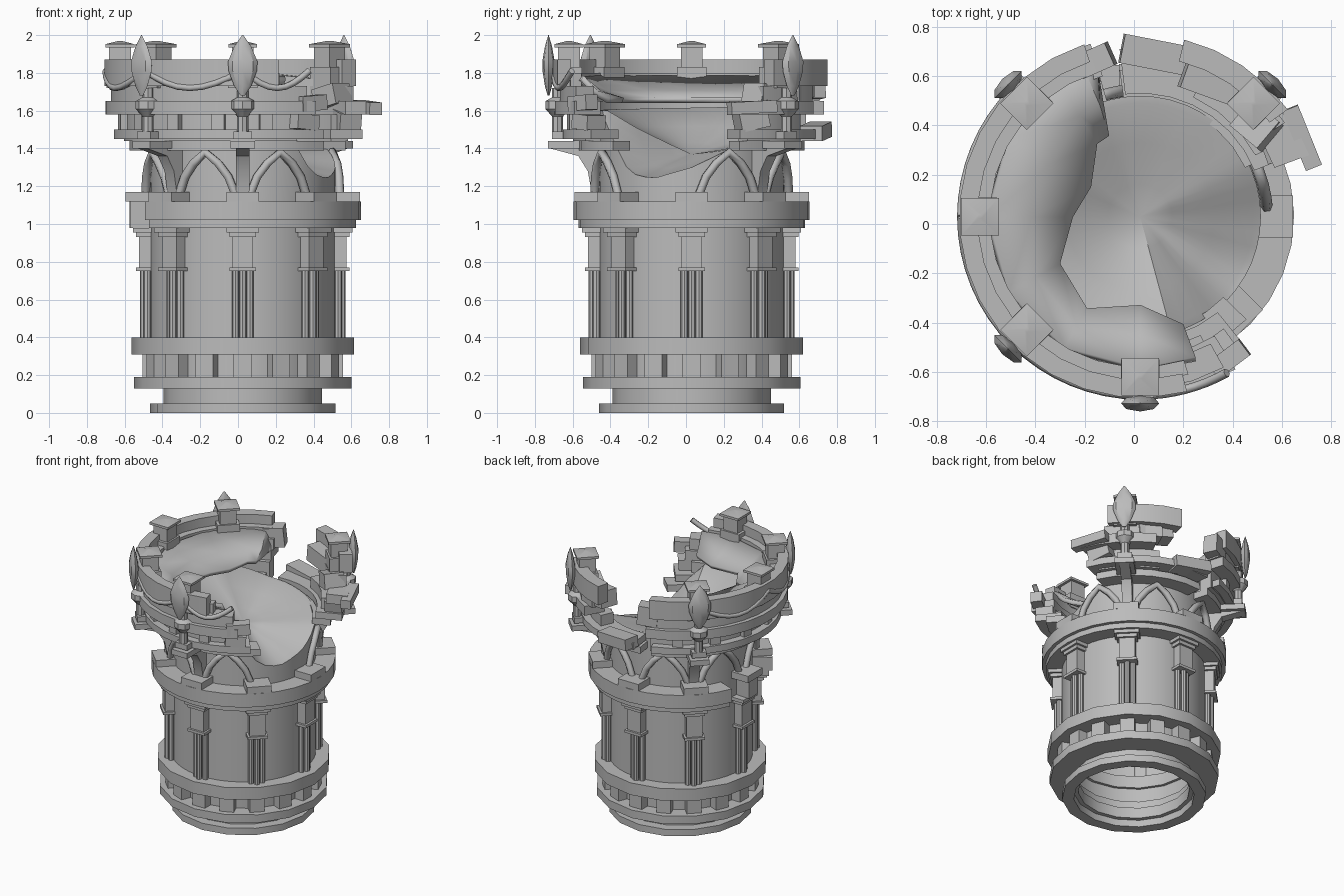
import bpy, bmesh, math
from math import radians, cos, sin
from mathutils import Matrix, Vector

old = bpy.data.objects.get("Cube")
if old:
    bpy.data.objects.remove(old)

AXIS = Vector((0.025, 0.03, 0))
made = []

stone = bpy.data.materials.new("grey stone")
stone.use_nodes = True
GREY = (0.5, 0.5, 0.5, 1)
stone.diffuse_color = GREY
stone.node_tree.nodes["Principled BSDF"].inputs["Base Color"].default_value = GREY


def finish(name, bm, fix=True):
    if fix:
        bmesh.ops.recalc_face_normals(bm, faces=bm.faces[:])
    me = bpy.data.meshes.new(name)
    bm.to_mesh(me)
    bm.free()
    me.materials.append(stone)
    ob = bpy.data.objects.new(name, me)
    bpy.context.collection.objects.link(ob)
    made.append(ob)
    return ob


def at(angle, r=0, z=0):
    """Frame on the tower: local x points outward, y along the wall."""
    return (Matrix.Translation(AXIS) @ Matrix.Rotation(radians(angle), 4, 'Z')
            @ Matrix.Translation((r, 0, z)))


def polar(angle, r, z):
    return at(angle) @ Vector((r, 0, z))


def arc(bm, r0, r1, z0, z1, a0=0, a1=360, step=11.25):
    """Ring or broken piece of ring with a rectangular section."""
    full = a1 - a0 == 360
    n = max(2, round((a1 - a0) / step))
    loops = []
    for i in range(n if full else n + 1):
        a = a0 + (a1 - a0) * i / n
        loops.append([bm.verts.new(polar(a, r, z))
                      for r, z in ((r0, z0), (r1, z0), (r1, z1), (r0, z1))])
    for i in range(n):
        p, q = loops[i], loops[(i + 1) % len(loops)]
        for k in range(4):
            bm.faces.new((p[k], q[k], q[k - 3], p[k - 3]))
    if not full:
        bm.faces.new(loops[0])
        bm.faces.new(loops[-1][::-1])


def block(bm, angle, r, z0, z1, w, d, tilt=0, turn=0):
    m = (at(angle, r, (z0 + z1) / 2) @ Matrix.Rotation(radians(turn), 4, 'Z')
         @ Matrix.Rotation(radians(tilt), 4, 'X') @ Matrix.Diagonal((d, w, z1 - z0, 1)))
    bmesh.ops.create_cube(bm, size=1, matrix=m)


def lathe(bm, profile, m, sides=8):
    """Turned shape from (radius, height) pairs."""
    rings = [[bm.verts.new(m @ Vector((r * cos(math.tau * k / sides), r * sin(math.tau * k / sides), z)))
              for k in range(sides)] for r, z in profile]
    for p, q in zip(rings, rings[1:]):
        for k in range(sides):
            bm.faces.new((p[k], p[k - 1], q[k - 1], q[k]))
    bm.faces.new(rings[0])
    bm.faces.new(rings[-1])


def rings(name, pieces, **kw):
    bm = bmesh.new()
    for p in pieces:
        arc(bm, *p, **kw)
    return finish(name, bm)


def tube(name, pts, depth):
    cu = bpy.data.curves.new(name, 'CURVE')
    cu.dimensions = '3D'
    cu.bevel_depth, cu.bevel_resolution = depth, 1
    cu.use_fill_caps = True
    sp = cu.splines.new('POLY')
    sp.points.add(len(pts) - 1)
    for p, co in zip(sp.points, pts):
        p.co = (*co, 1)
    cu.materials.append(stone)
    bpy.context.collection.objects.link(bpy.data.objects.new(name, cu))


# Base mouldings
rings("base_rings", [(0.41, 0.49, 0, 0.05), (0.38, 0.42, 0.05, 0.13),
                     (0.4, 0.575, 0.13, 0.19), (0.42, 0.59, 0.31, 0.4)], step=22.5)
rings("base_core", [(0.44, 0.47, 0.19, 0.31)], step=22.5)
bm = bmesh.new()
for i in range(16):
    block(bm, i * 22.5, 0.495, 0.19, 0.31, 0.1, 0.07)
finish("base_dentils", bm)

# Belt above the columns, broken on one side
rings("belt_ring", [(0.48, 0.6, 0.98, 1.02, 214, 519), (0.48, 0.625, 1.02, 1.12, 214, 519),
                    (0.48, 0.6, 0.98, 1.12, 176, 186)])

# Round body with a broken rim and a sloping interior
RIM = ((0, 1.3), (25, 1.4), (60, 1.45), (105, 1.5), (150, 1.62), (285, 1.6),
       (302, 1.45), (318, 1.27), (335, 1.24), (360, 1.3))


def rim(a):
    for (a0, h0), (a1, h1) in zip(RIM, RIM[1:]):
        if a0 <= a <= a1:
            return h0 + (h1 - h0) * (a - a0) / (a1 - a0)


bm = bmesh.new()
N = 48
cols = []
for i in range(N):
    a = 360 * i / N
    h = rim(a)
    cols.append([bm.verts.new(polar(a, r, z)) for r, z in (
        (0.49, 0.35), (0.49, 1.1), (0.49, h), (0.46, h), (0.3, 0.6 * h + 0.4 * 1.37), (0.13, 0.25 * h + 0.75 * 1.37))])
centre = bm.verts.new(polar(0, 0, 1.37))
for i in range(N):
    p, q = cols[i - 1], cols[i]
    for k in range(5):
        bm.faces.new((p[k], q[k], q[k + 1], p[k + 1]))
    bm.faces.new((p[5], q[5], centre))
finish("tower_body", bm)

# Eight clustered columns
bm = bmesh.new()
for a in range(0, 360, 45):
    for side, out in ((-0.038, 0.505), (0, 0.525), (0.038, 0.505)):
        m = at(a, out, 0.575) @ Matrix.Translation((0, side, 0))
        bmesh.ops.create_cone(bm, cap_ends=True, segments=8, radius1=0.02, radius2=0.02, depth=0.37, matrix=m)
    block(bm, a, 0.51, 0.75, 0.77, 0.14, 0.11)
    block(bm, a, 0.505, 0.77, 0.95, 0.11, 0.09)
    block(bm, a, 0.51, 0.93, 0.955, 0.14, 0.11)
    block(bm, a, 0.515, 0.955, 0.98, 0.17, 0.13)
finish("columns", bm)

# Plinths and pointed arches on the belt
bm = bmesh.new()
for a in range(0, 360, 45):
    block(bm, a, 0.55, 1.12, 1.17, 0.17, 0.14)
finish("arch_plinths", bm)
HALF = ((-18, 1.16), (-14, 1.25), (-8, 1.32), (0, 1.38))
for a in range(0, 315, 45):
    span = HALF + tuple((-t, z) for t, z in HALF[-2::-1])
    tube("pointed_arch", [polar(a + 22.5 + t, 0.515, z) for t, z in span], 0.024)

# Upper mouldings with broken ends
rings("gallery_rings", [
    (0.47, 0.6, 1.39, 1.44, 25, 98), (0.47, 0.6, 1.39, 1.44, 106, 316),
    (0.5, 0.685, 1.45, 1.5, 22, 97), (0.5, 0.685, 1.45, 1.5, 108, 309),
    (0.54, 0.63, 1.44, 1.58, 106, 297), (0.53, 0.63, 1.44, 1.58, 28, 66),
    (0.57, 0.73, 1.58, 1.65, 106, 302), (0.58, 0.73, 1.58, 1.65, 20, 62),
    (0.59, 0.7, 1.65, 1.73, 105, 299), (0.58, 0.7, 1.65, 1.73, 33, 66),
    (0.66, 0.735, 1.73, 1.87, 108, 285), (0.65, 0.74, 1.73, 1.87, 36, 76),
    (0.61, 0.67, 1.73, 1.8, 107, 287)])
bm = bmesh.new()
for i in range(5, 13):
    block(bm, i * 22.5 + 11, 0.635, 1.5, 1.58, 0.07, 0.06)
finish("gallery_dentils", bm)

# Jagged remains of the upper floor
EDGE = ((109, 0.6), (112, 0.36), (121, 0.35), (149, 0.24), (180, 0.28), (210, 0.385),
        (240, 0.44), (270, 0.37), (291, 0.48))
bm = bmesh.new()
rows = []
for a, r in EDGE:
    mid = (r + 0.62) / 2
    rows.append([bm.verts.new(polar(a, rr, z)) for rr, z in ((r, 1.64), (mid, 1.68), (0.63, 1.76))])
for p, q in zip(rows, rows[1:]):
    for k in range(2):
        bm.faces.new((p[k], p[k + 1], q[k + 1], q[k]))
floor = finish("broken_floor", bm)
thick = floor.modifiers.new("thickness", 'SOLIDIFY')
thick.thickness = 0.03

# Merlons with pyramid caps
bm = bmesh.new()
for a in (45, 135, 180, 225, 270):
    block(bm, a, 0.65, 1.72, 1.83, 0.155, 0.14)
    block(bm, a, 0.65, 1.83, 1.94, 0.115, 0.115)
    cap = at(a, 0.65) @ Matrix.Rotation(radians(45), 4, 'Z')
    lathe(bm, ((0.108, 1.935), (0.108, 1.952), (0.01, 1.97)), cap, 4)
finish("merlons", bm)

# Curved brackets, posts and flat leaf finials
BRACKET = ((0.48, 1.17), (0.53, 1.17), (0.55, 1.28), (0.6, 1.36), (0.75, 1.4), (0.75, 1.44), (0.48, 1.44))
bm = bmesh.new()
posts, leaves = bmesh.new(), bmesh.new()
for a in (45, 135, 225, 270):
    face = bm.faces.new([bm.verts.new(at(a) @ Vector((r, -0.035, z))) for r, z in BRACKET])
    ext = bmesh.ops.extrude_face_region(bm, geom=[face])
    move = at(a).to_3x3() @ Vector((0, 0.07, 0))
    bmesh.ops.translate(bm, verts=[v for v in ext["geom"] if isinstance(v, bmesh.types.BMVert)], vec=move)
    block(bm, a, 0.65, 1.4, 1.44, 0.13, 0.22)
    block(posts, a, 0.7, 1.45, 1.49, 0.1, 0.08)
    lathe(posts, ((0.03, 1.48), (0.03, 1.57), (0.065, 1.61), (0.065, 1.65), (0.03, 1.67), (0.03, 1.72)),
          at(a, 0.71))
    lathe(leaves, ((0.012, 1.68), (0.045, 1.73), (0.075, 1.81), (0.078, 1.86), (0.045, 1.94), (0.003, 2.0)),
          at(a, 0.758) @ Matrix.Diagonal((0.42, 1, 1, 1)))
finish("brackets", bm)
finish("finial_posts", posts)
finish("leaf_finials", leaves)

# Hanging swags between finials
for a0, a1 in ((135, 180), (180, 225), (225, 270), (270, 299)):
    tube("swag", [polar(a0 + (a1 - a0) * t / 8, 0.725, 1.81 - 0.09 * sin(math.pi * t / 8))
                  for t in range(9)], 0.018)

# Loose and tilted masonry at the breaks
bm = bmesh.new()
for piece in ((62, 0.62, 1.66, 1.78, 0.24, 0.13, 6, 8), (30, 0.63, 1.5, 1.6, 0.16, 0.12, 12, -10),
              (38, 0.6, 1.62, 1.73, 0.15, 0.14, -14, 12), (26, 0.73, 1.585, 1.65, 0.26, 0.07, 3, -4),
              (85, 0.66, 1.45, 1.53, 0.27, 0.12, 5, -6), (300, 0.63, 1.5, 1.58, 0.14, 0.12, -5, 6),
              (302, 0.68, 1.6, 1.68, 0.16, 0.08, 4, 5), (106, 0.66, 1.66, 1.8, 0.14, 0.1, -6, 8)):
    block(bm, *piece)
finish("loose_masonry", bm)

# Smooth shading with sharp edges
bpy.ops.object.select_all(action='DESELECT')
for ob in made:
    ob.select_set(True)
bpy.context.view_layer.objects.active = made[0]
bpy.ops.object.shade_smooth_by_angle(angle=radians(35))
